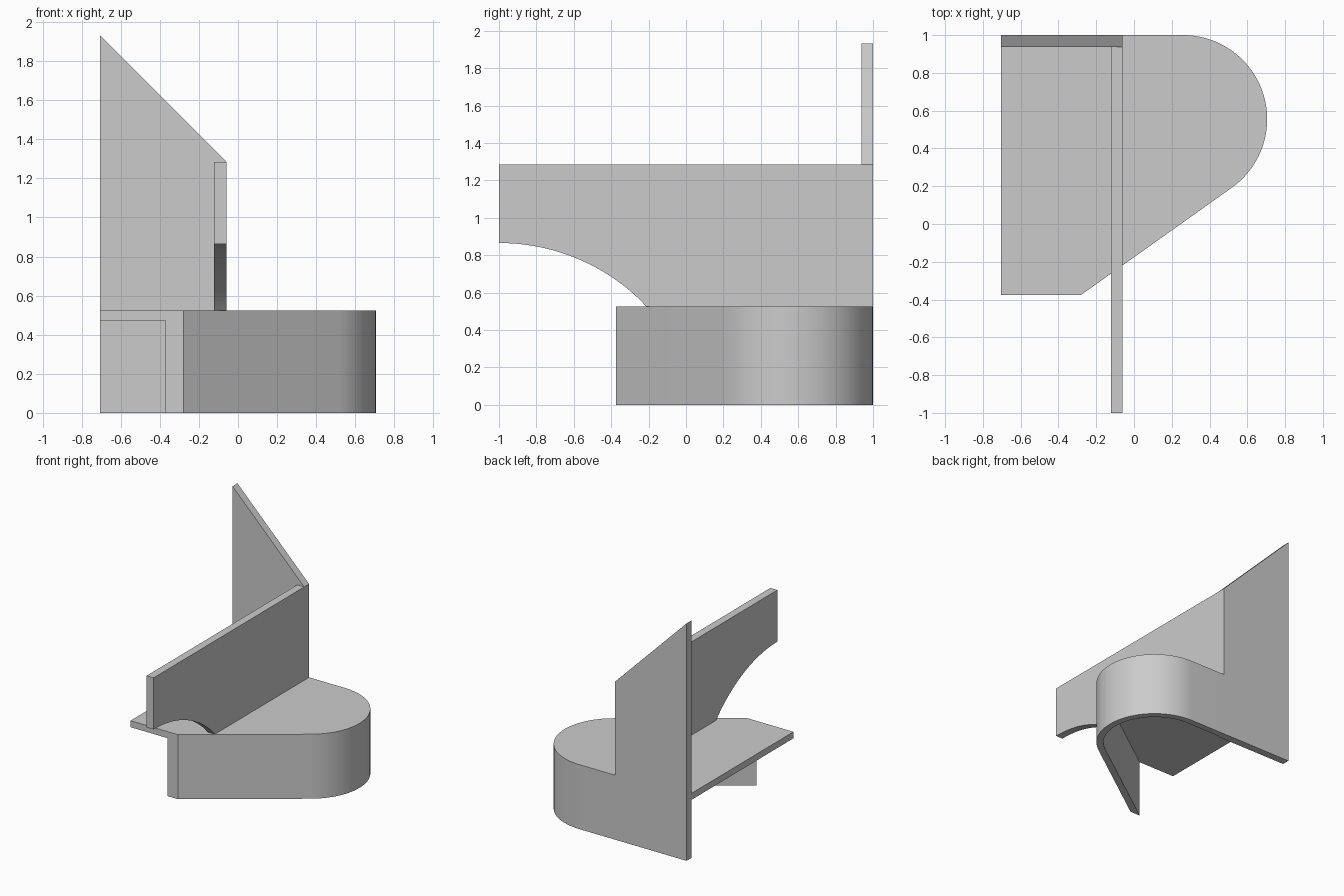
import bpy, bmesh
from math import sin, cos, pi, radians, sqrt
from mathutils import Vector

cube = bpy.data.objects.get("Cube")
if cube:
    bpy.data.objects.remove(cube, do_unlink=True)

grey = bpy.data.materials.new("plain grey")
grey.use_nodes = True
grey.diffuse_color = (0.6, 0.6, 0.6, 1)
grey.node_tree.nodes["Principled BSDF"].inputs["Base Color"].default_value = (0.6, 0.6, 0.6, 1)


def prism(name, points, sweep):
    """Extrude a flat 3D outline along the sweep vector."""
    bm = bmesh.new()
    face = bm.faces.new([bm.verts.new(p) for p in points])
    extruded = bmesh.ops.extrude_face_region(bm, geom=[face])["geom"]
    bmesh.ops.translate(bm, vec=Vector(sweep),
                        verts=[v for v in extruded if isinstance(v, bmesh.types.BMVert)])
    bmesh.ops.recalc_face_normals(bm, faces=bm.faces)
    mesh = bpy.data.meshes.new(name)
    bm.to_mesh(mesh)
    bm.free()
    mesh.materials.append(grey)
    obj = bpy.data.objects.new(name, mesh)
    bpy.context.collection.objects.link(obj)
    return obj


def activate(obj):
    bpy.ops.object.select_all(action='DESELECT')
    obj.select_set(True)
    bpy.context.view_layer.objects.active = obj


LEFT, FRONT, BACK = -0.705, -0.375, 1.0
DECK, SHELL, PANEL = 0.525, 0.053, 0.063
FIN_X = -0.06
CX, CY, R = 0.26, 0.555, 0.445
SLOPE = radians(35.4)


def rounded_end(radius, steps=40):
    """Arc from the straight back round to the slanted front side."""
    start, end = pi / 2, SLOPE - pi / 2
    angles = [start + (end - start) * i / steps for i in range(steps + 1)]
    return [(CX + radius * cos(a), CY + radius * sin(a)) for a in angles]


# Base: solid footprint, notched where the back panel stands
outline = [(LEFT, BACK - PANEL), (FIN_X, BACK - PANEL), (FIN_X, BACK)]
outline += rounded_end(R) + [(-0.28, FRONT), (LEFT, FRONT)]
base = prism("base_shell", [(x, y, 0) for x, y in outline], (0, 0, DECK))

# Hollow underside, open on the right and front
inner = rounded_end(R - SHELL)
x, y = inner[-1]
inner += [(x - 1.2 * cos(SLOPE), y - 1.2 * sin(SLOPE)), (-0.9, -0.6),
          (-0.9, CY + R - SHELL)]
pocket = prism("pocket_cutter", [(x, y, -0.1) for x, y in inner],
               (0, 0, DECK - SHELL + 0.1))
pocket.hide_render = True
cut = base.modifiers.new("hollow", 'BOOLEAN')
cut.operation = 'DIFFERENCE'
cut.solver = 'EXACT'
cut.object = pocket
activate(base)
bpy.ops.object.modifier_apply(modifier=cut.name)
bpy.data.objects.remove(pocket, do_unlink=True)
bpy.ops.object.shade_smooth_by_angle(angle=radians(25))

# Back panel with a slanted top
prism("back_panel",
      [(LEFT, BACK, 0), (LEFT, BACK, 1.932), (FIN_X, BACK, 1.285), (FIN_X, BACK, 0)],
      (0, -PANEL, 0))

# Upright fin with an arched underside at the front
ARC_R, ARC_TOP, ARC_END = 1.088, 0.865, -0.212
profile = [(BACK - PANEL, DECK), (BACK - PANEL, 1.285), (-1, 1.285)]
for i in range(25):
    y = -1 + (ARC_END + 1) * i / 24
    profile.append((y, ARC_TOP - ARC_R + sqrt(ARC_R ** 2 - (y + 1) ** 2)))
profile[-1] = (ARC_END, DECK)
fin = prism("upright_fin", [(FIN_X, y, z) for y, z in profile], (-PANEL, 0, 0))
activate(fin)
bpy.ops.object.shade_smooth_by_angle(angle=radians(25))
